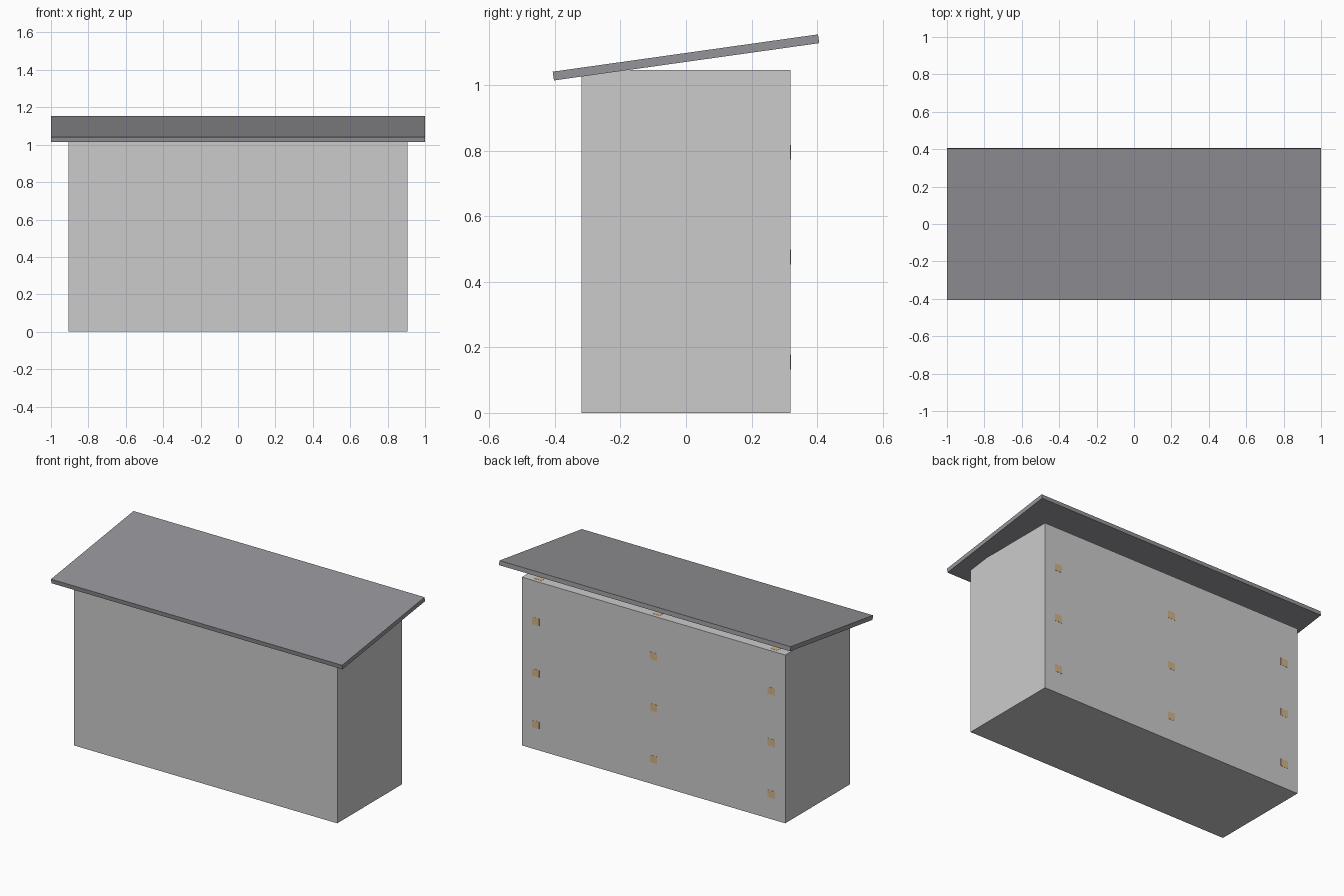
import bpy
from math import radians

if "Cube" in bpy.data.objects:
    bpy.data.objects.remove(bpy.data.objects["Cube"])


def material(name, rgb):
    mat = bpy.data.materials.new(name)
    mat.diffuse_color = (*rgb, 1)
    mat.use_nodes = True
    mat.node_tree.nodes["Principled BSDF"].inputs["Base Color"].default_value = mat.diffuse_color
    return mat


def box(name, size, centre, mat=None, tilt=0):
    bpy.ops.mesh.primitive_cube_add(size=1, location=centre)
    ob = bpy.context.object
    ob.name = name
    ob.scale = size
    bpy.ops.object.transform_apply(location=False, rotation=False, scale=True)
    ob.rotation_euler.x = radians(tilt)
    if mat:
        ob.data.materials.append(mat)
    return ob


slate = material("roof_grey", (0.30, 0.30, 0.32))
wood = material("wood", (0.65, 0.45, 0.25))

W, D, H = 1.81, 0.637, 1.045   # cabinet width, depth, height
S = 0.05                       # timber section
LIP = 0.001                    # timber ends sit just proud of the cladding

# Closed cabinet body
box("cabinet_body", (W, D, H), (0, 0, H / 2))

# Sloping lean-to roof, high at the back
box("sloped_roof", (2, 0.817, 0.027), (0, 0, 1.084), slate, 8)

# Timber frame: rear posts to the full height, cross rails ending in the back wall
for x, side in ((-0.81, "left"), (0, "middle"), (0.81, "right")):
    box(f"rear_post_{side}", (S, S, H - LIP), (x, 0.27, (H + 2 * LIP) / 2 + LIP / 2), wood)
    for row, z in enumerate((0.155, 0.475, 0.795)):
        box(f"cross_rail_{side}_{row + 1}", (S, D - 0.03, 0.045),
            (x, 0.015 + LIP, z), wood)
